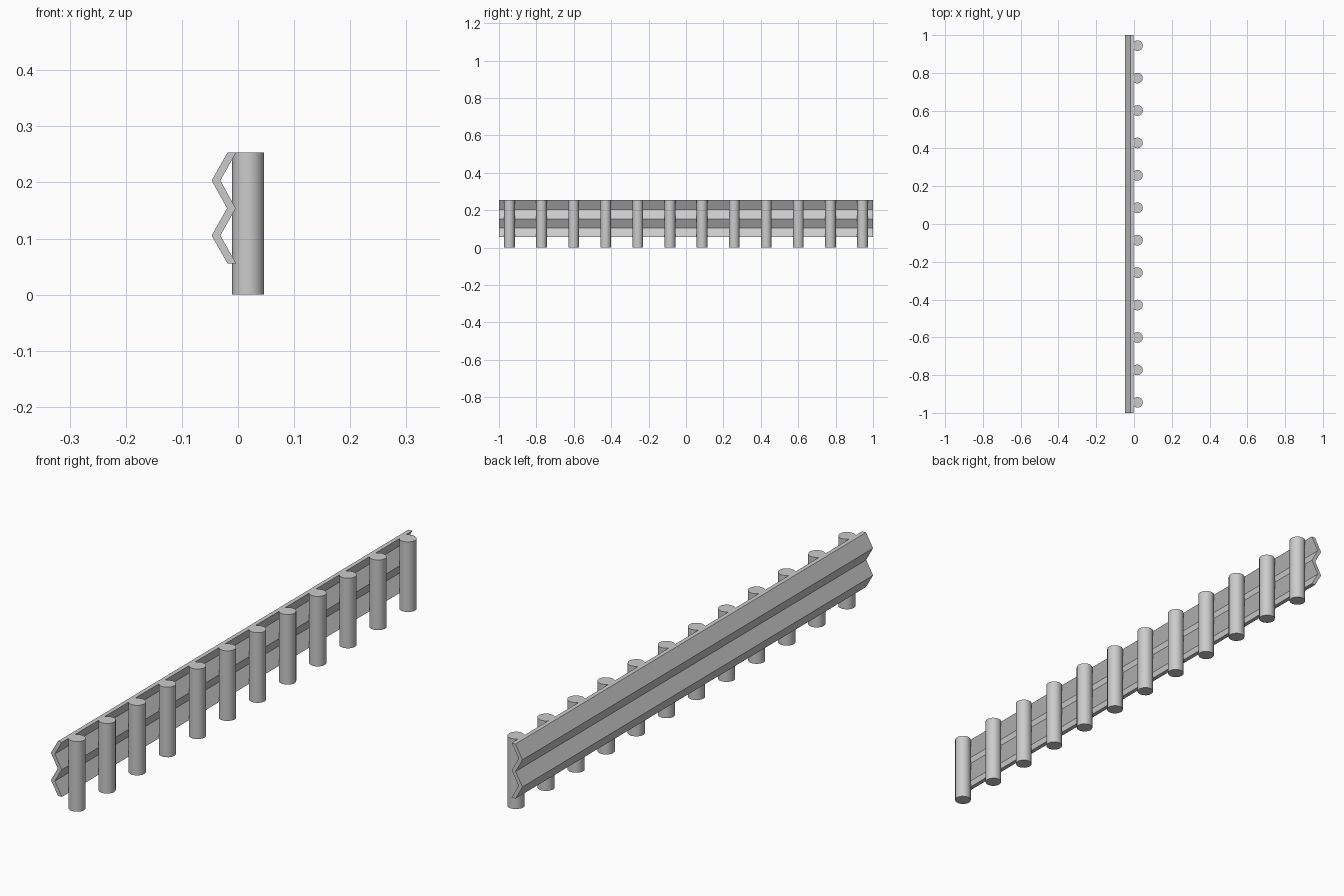
import bpy, bmesh

if "Cube" in bpy.data.objects:
    bpy.data.objects.remove(bpy.data.objects["Cube"])

POST_COUNT = 12
POST_RADIUS = 0.0285
POST_HEIGHT = 0.253
POST_X = 0.0182
END_POST_Y = 0.944

# Zigzag rail: outer and inner edges of the folded sheet, extruded along y
heights = [0.253, 0.2035, 0.154, 0.1055, 0.056]
outer_x = [-0.019, -0.047, -0.0195, -0.047, -0.019]
thickness = 0.0155
profile = [(x, z) for x, z in zip(outer_x, heights)]
profile += [(x + thickness, z) for x, z in reversed(profile)]

bm = bmesh.new()
n = len(heights)
rings = [[bm.verts.new((x, y, z)) for x, z in profile] for y in (-1, 1)]
count = len(profile)
for i in range(count):
    j = (i + 1) % count
    bm.faces.new((rings[0][i], rings[0][j], rings[1][j], rings[1][i]))
# End caps, one quad per fold
for ring in rings:
    for i in range(n - 1):
        bm.faces.new((ring[i], ring[i + 1], ring[count - 2 - i], ring[count - 1 - i]))
bmesh.ops.recalc_face_normals(bm, faces=bm.faces)
mesh = bpy.data.meshes.new("guard_rail")
bm.to_mesh(mesh)
bm.free()
bpy.context.collection.objects.link(bpy.data.objects.new("guard_rail", mesh))

# Row of round support posts
for i in range(POST_COUNT):
    y = -END_POST_Y + 2 * END_POST_Y * i / (POST_COUNT - 1)
    bpy.ops.mesh.primitive_cylinder_add(vertices=16, radius=POST_RADIUS, depth=POST_HEIGHT,
                                        location=(POST_X, y, POST_HEIGHT / 2))
    post = bpy.context.object
    post.name = f"post_{i + 1}"
    bpy.ops.object.shade_smooth_by_angle()
